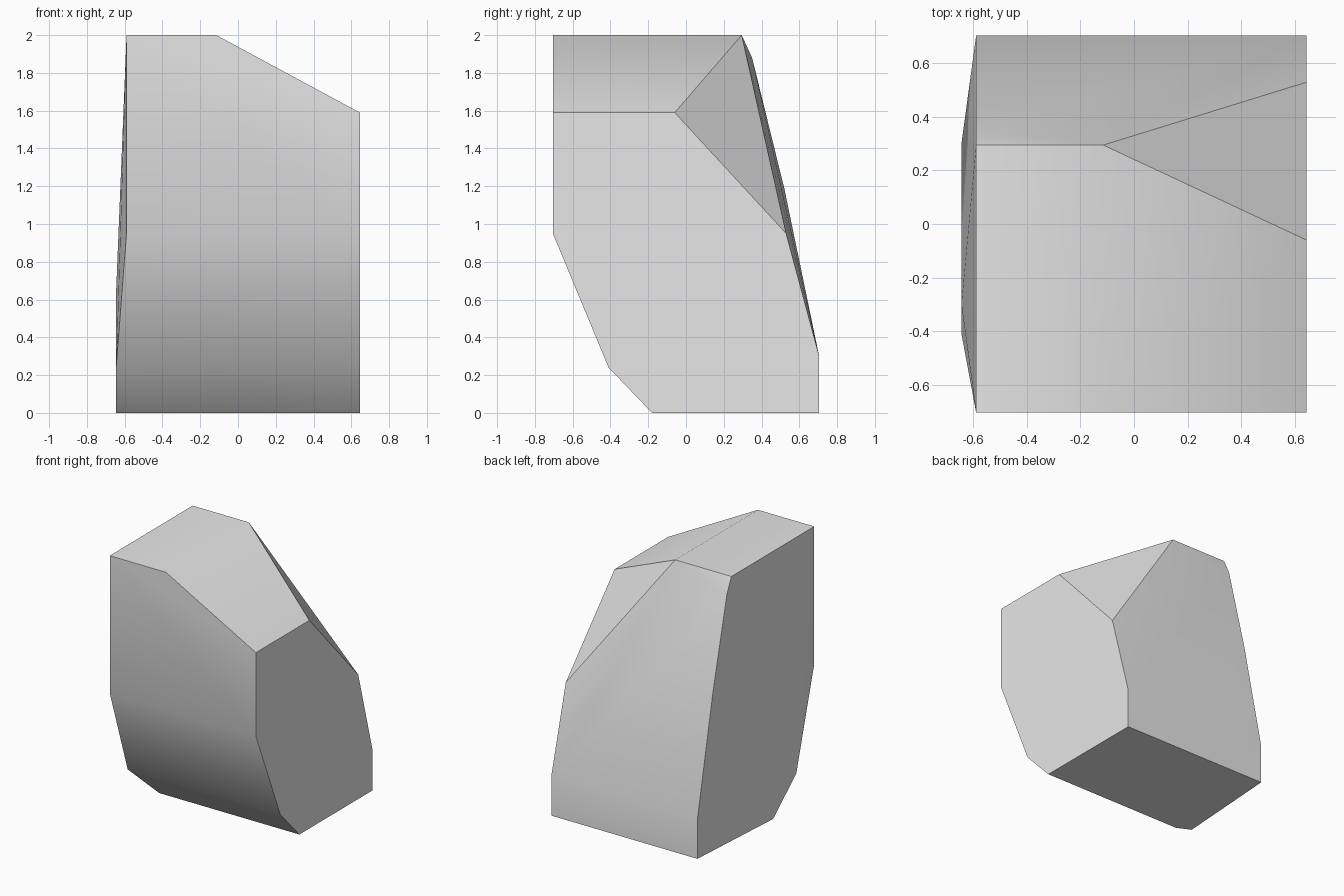
import bpy
import bmesh
import math

# Remove the default cube only
cube = bpy.data.objects.get("Cube")
if cube:
    bpy.data.objects.remove(cube, do_unlink=True)


def make_material(name, colour):
    material = bpy.data.materials.new(name)
    material.use_nodes = True
    material.diffuse_color = colour
    material.node_tree.nodes["Principled BSDF"].inputs["Base Color"].default_value = colour
    return material


def section(x, outline):
    """Place a side outline of (y, z) points at the given x."""
    return [(x, y, z) for y, z in outline]


def hull_object(name, points, material):
    """Wrap a convex faceted solid around the cross-sections."""
    bm = bmesh.new()
    for point in points:
        bm.verts.new(point)
    hull = bmesh.ops.convex_hull(bm, input=bm.verts[:])
    loose = set(hull["geom_interior"]) | set(hull["geom_unused"])
    loose_verts = [v for v in loose if isinstance(v, bmesh.types.BMVert)]
    bmesh.ops.delete(bm, geom=loose_verts, context="VERTS")
    bmesh.ops.dissolve_limit(bm, angle_limit=math.radians(0.5),
                             verts=bm.verts[:], edges=bm.edges[:])
    bmesh.ops.recalc_face_normals(bm, faces=bm.faces[:])
    mesh = bpy.data.meshes.new(name)
    bm.to_mesh(mesh)
    bm.free()
    mesh.materials.append(material)
    obj = bpy.data.objects.new(name, mesh)
    bpy.context.collection.objects.link(obj)
    return obj


# Flat end of the stone, below the sloping shoulder
flat_end = section(0.645, [(-0.705, 1.59), (-0.06, 1.59), (0.53, 0.95), (0.705, 0.3),
                           (0.705, 0), (-0.18, 0), (-0.41, 0.24), (-0.705, 0.95)])

# Upper edge of the sloping shoulder
shoulder = section(-0.115, [(-0.705, 2), (0.295, 2)])

# Tall end, with a gently stepped back edge
tall_end = section(-0.59, [(-0.705, 0.95), (-0.705, 2), (0.295, 2), (0.35, 1.88),
                           (0.52, 1.19), (0.705, 0.3), (0.705, 0)])

# Shallow bulge on the tall end, and the clipped corner of its foot
bulge = section(-0.645, [(-0.41, 0.24), (-0.13, 0), (-0.3, 0.65), (0.3, 0.25)])
clipped_foot = section(-0.54, [(-0.18, 0)])

stone_grey = make_material("stone grey", (0.8, 0.8, 0.8, 1))
rock = hull_object("rock", flat_end + shoulder + tall_end + bulge + clipped_foot, stone_grey)

# Soft shading over shallow bends, crisp edges elsewhere
bpy.ops.object.select_all(action="DESELECT")
rock.select_set(True)
bpy.context.view_layer.objects.active = rock
bpy.ops.object.shade_smooth_by_angle(angle=math.radians(30))
